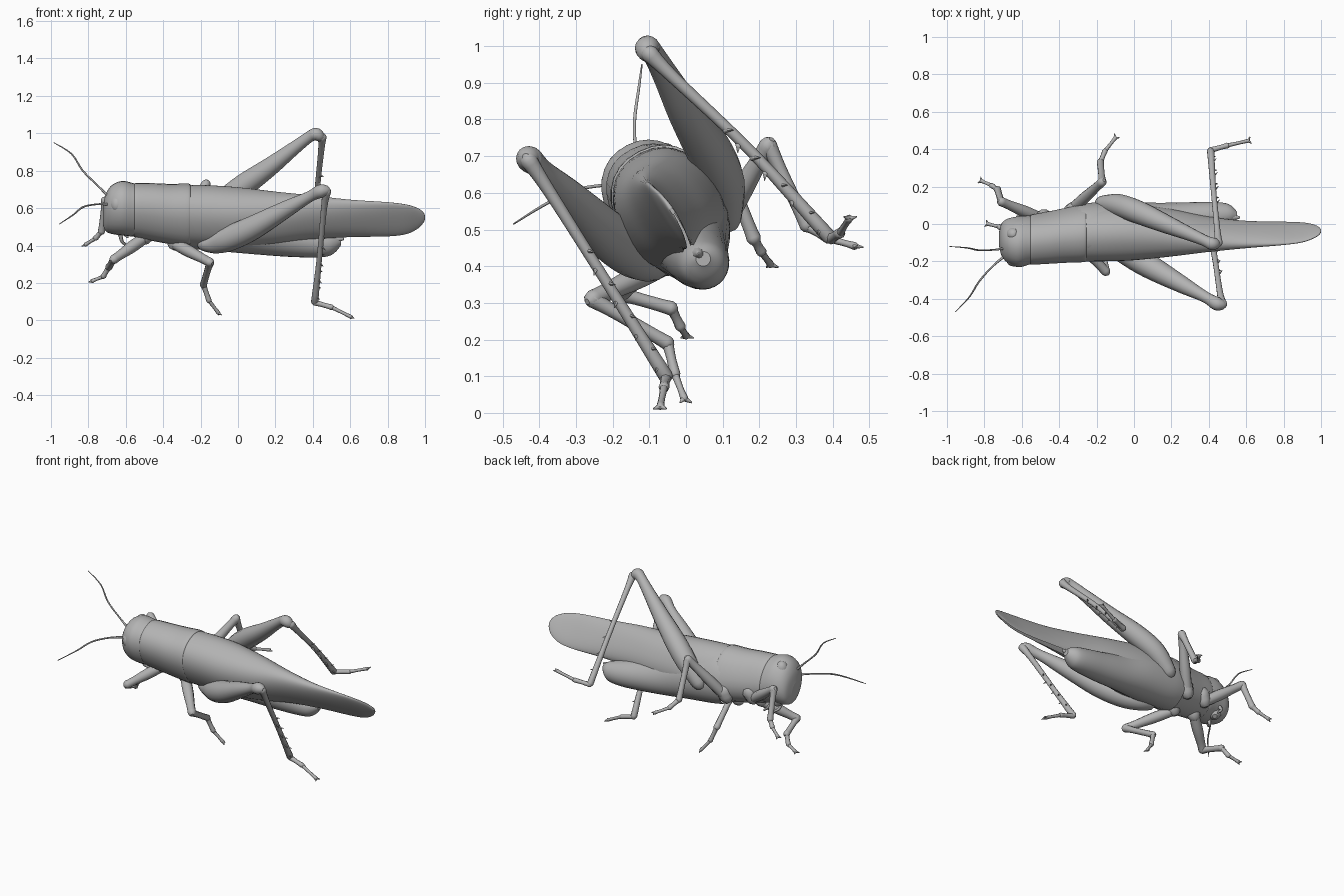
import bpy, bmesh, math
from mathutils import Vector

if "Cube" in bpy.data.objects:
    bpy.data.objects.remove(bpy.data.objects["Cube"])

mat = bpy.data.materials.new("plain grey")
mat.diffuse_color = (0.45, 0.45, 0.45, 1)
mat.use_nodes = True
mat.node_tree.nodes["Principled BSDF"].inputs["Base Color"].default_value = mat.diffuse_color
ROLL = math.radians(27)          # the insect leans over to its -y side


def smooth_rows(rows, n):
    """Catmull-Rom interpolation of tuples."""
    out = []
    for i in range(len(rows) - 1):
        p0, p1, p2 = rows[max(i - 1, 0)], rows[i], rows[i + 1]
        p3 = rows[min(i + 2, len(rows) - 1)]
        for k in range(n):
            t = k / n
            out.append([0.5 * (2 * b + (c - a) * t + (2 * a - 5 * b + 4 * c - d) * t * t
                        + (3 * b - a - 3 * c + d) * t ** 3) for a, b, c, d in zip(p0, p1, p2, p3)])
    return out + [list(rows[-1])]


def finish(name, bm):
    bmesh.ops.recalc_face_normals(bm, faces=bm.faces)
    for f in bm.faces:
        f.smooth = len(f.verts) < 5
    me = bpy.data.meshes.new(name)
    bm.to_mesh(me)
    bm.free()
    me.materials.append(mat)
    ob = bpy.data.objects.new(name, me)
    bpy.context.collection.objects.link(ob)
    return ob


def loft(bm, rings, closed=True, caps=(True, True)):
    rows = [[bm.verts.new(p) for p in r] for r in rings]
    n = len(rows[0])
    for a, b in zip(rows, rows[1:]):
        for i in range(n if closed else n - 1):
            bm.faces.new((a[i], a[(i + 1) % n], b[(i + 1) % n], b[i]))
    for row, cap in ((rows[0], caps[0]), (rows[-1], caps[1])):
        if cap:
            bm.faces.new(row)


def body(name, rows, n=5, sides=28, gap=0, caps=(True, True), power=2.0):
    """Rows: x, centre y, centre z, half width, half height, roll. gap opens the belly side (radians)."""
    rings = []
    for x, y, z, w, h, r in smooth_rows(rows, n):
        ring = []
        for i in range(sides):
            a = -math.pi / 2 + gap / 2 + (2 * math.pi - gap) * i / (sides - 1 if gap else sides)
            c, q = math.cos(a), math.sin(a)
            s = w * math.copysign(abs(c) ** (2 / power), c)
            d = h * math.copysign(abs(q) ** (2 / power), q)
            ring.append((x, y + s * math.cos(r) - d * math.sin(r), z + s * math.sin(r) + d * math.cos(r)))
        rings.append(ring)
    bm = bmesh.new()
    loft(bm, rings, closed=not gap, caps=caps)
    return finish(name, bm)


def add_tube(bm, pts, sides=10, n=4, dome=True):
    """Points: x, y, z, radius."""
    rows = smooth_rows(pts, n)
    P = [Vector(r[:3]) for r in rows]
    R = [max(r[3], 0.001) for r in rows]
    if dome:                                   # rounded ends
        d0, d1 = (P[0] - P[1]).normalized(), (P[-1] - P[-2]).normalized()
        head = [(P[0] + d0 * R[0] * s, R[0] * c) for s, c in ((0.85, 0.35), (0.5, 0.8))]
        tail = [(P[-1] + d1 * R[-1] * s, R[-1] * c) for s, c in ((0.5, 0.8), (0.85, 0.35))]
        P = [h[0] for h in head] + P + [t[0] for t in tail]
        R = [h[1] for h in head] + R + [t[1] for t in tail]
    axis = (P[-1] - P[0]).normalized()
    ref = min((Vector(v) for v in ((1, 0, 0), (0, 1, 0), (0, 0, 1))), key=lambda v: abs(v.dot(axis)))
    rings = []
    for i, (p, r) in enumerate(zip(P, R)):
        t = (P[min(i + 1, len(P) - 1)] - P[max(i - 1, 0)]).normalized()
        u = t.cross(ref).normalized()
        v = t.cross(u)
        rings.append([p + (u * math.cos(k * 2 * math.pi / sides) + v * math.sin(k * 2 * math.pi / sides)) * r
                      for k in range(sides)])
    loft(bm, rings)


def tube(name, pts, **kw):
    bm = bmesh.new()
    add_tube(bm, pts, **kw)
    return finish(name, bm)


def foot(name, ankle, mid, tip):
    """Jointed tarsus with a pair of claws."""
    bm = bmesh.new()
    a, m, t = Vector(ankle), Vector(mid), Vector(tip)
    add_tube(bm, [(*a, .016), (*a.lerp(m, .5), .013), (*m, .015)], sides=8)
    add_tube(bm, [(*m, .011), (*m.lerp(t, .6), .009), (*t, .011)], sides=8)
    d = (t - m).normalized()
    side = d.cross(Vector((0, 0, 1))).normalized()
    for s in (-1, 1):
        e = t + d * .016 + side * s * .018
        add_tube(bm, [(*t, .009), (*e, .002)], sides=6, dome=False)
    finish(name, bm)


def at(x, s, d, cy, cz):
    """Point at side/dorsal offsets in the leaning frame."""
    return (x, cy + s * math.cos(ROLL) - d * math.sin(ROLL), cz + s * math.sin(ROLL) + d * math.cos(ROLL))


# Head, neck saddle, trunk with abdomen
body("head", [(x, y, z, w, h, ROLL) for x, y, z, w, h in (
    (-.722, -.08, .56, .03, .05), (-.708, -.083, .575, .08, .10), (-.675, -.09, .592, .112, .132),
    (-.62, -.095, .60, .13, .146), (-.565, -.087, .591, .125, .145), (-.545, -.085, .588, .12, .142))],
    caps=(True, False), power=2.15)
body("pronotum", [(x, y, z, w, h, ROLL) for x, y, z, w, h in (
    (-.555, -.085, .588, .12, .142), (-.54, -.083, .588, .126, .147), (-.45, -.072, .578, .131, .156),
    (-.36, -.06, .568, .138, .162), (-.27, -.05, .562, .144, .170), (-.255, -.05, .562, .138, .164))],
    caps=(False, False), power=2.25)
body("trunk_and_abdomen", [(x, y, z, w, h, ROLL) for x, y, z, w, h in (
    (-.30, -.04, .552, .137, .168), (-.22, -.035, .55, .142, .178),
    (-.05, -.015, .515, .13, .155), (.12, .01, .465, .10, .118), (.27, .028, .433, .086, .095),
    (.4, .042, .415, .075, .08), (.48, .048, .408, .065, .066), (.52, .05, .412, .048, .048),
    (.55, .047, .42, .02, .02))], caps=(False, True))
tube("tail_point", [(.5, .035, .43, .03), (.56, .035, .435, .008)], n=2)

# Folded wings: a tent draped over the abdomen, open underneath
body("folded_wings", [(x, y, z, w, h, ROLL + math.radians(6) * min(max((x + .3) / .8, 0), 1))
     for x, y, z, w, h in (
    (-.29, -.052, .563, .139, .162), (-.15, -.046, .557, .143, .165), (0, -.043, .55, .140, .162),
    (.2, -.047, .546, .112, .147), (.4, -.055, .55, .07, .129), (.6, -.056, .545, .04, .115),
    (.8, -.05, .54, .021, .108), (.9, -.045, .54, .015, .094), (.96, -.04, .545, .011, .066),
    (.99, -.038, .549, .008, .035), (1.0, -.037, .55, .005, .01))],
    sides=40, gap=math.radians(30), caps=(False, True), power=2.25)

# Eyes, jaws, mouth feelers
for label, s in (("near", -1), ("far", 1)):
    bm = bmesh.new()
    bmesh.ops.create_uvsphere(bm, u_segments=16, v_segments=10, radius=1)
    c = Vector(at(-.645, s * .075, .06, -.095, .60))
    for v in bm.verts:
        v.co = c + Vector((v.co.x * .038, v.co.y * .038, v.co.z * .048))
    finish(label + "_eye", bm)
    tube(label + "_mouth_feeler", [(*at(-.63, s * .05, -.12, -.09, .6), .012),
                                   (*at(-.62, s * .06, -.17, -.09, .6), .009),
                                   (*at(-.59, s * .05, -.20, -.09, .6), .006)], sides=6)
tube("jaws", [(*at(-.64, 0, -.09, -.09, .6), .06), (*at(-.63, 0, -.125, -.09, .6), .04)], n=2)

# Antennae
tube("far_antenna", [(-.69, -.13, .66, .008), (-.75, -.138, .72, .005), (-.83, -.14, .80, .005),
                     (-.89, -.128, .89, .004), (-.985, -.12, .95, .002)], sides=6)
tube("near_antenna", [(-.69, -.17, .62, .008), (-.76, -.23, .62, .005), (-.83, -.31, .605, .005),
                      (-.88, -.39, .565, .004), (-.955, -.47, .515, .002)], sides=6)

# Hind legs: thick thigh, spiny shin, foot
hind = {
    "near": ([(-.18, -.08, .41, .042), (-.12, -.10, .415, .058), (-.04, -.15, .44, .068), (.08, -.225, .495, .065),
              (.25, -.32, .59, .047), (.38, -.39, .66, .03), (.44, -.425, .69, .036), (.465, -.432, .695, .03)],
             [(.475, -.43, .69, .024), (.46, -.37, .60, .017), (.435, -.2, .33, .015), (.41, -.055, .10, .02)],
             [(.41, -.055, .095), (.50, -.06, .07), (.605, -.07, .018)]),
    "far": ([(-.17, .11, .53, .042), (-.08, .10, .63, .06), (.03, .06, .72, .062), (.17, 0, .82, .05),
             (.3, -.055, .92, .036), (.38, -.09, .98, .03), (.415, -.105, .995, .034), (.435, -.105, .985, .03)],
            [(.45, -.10, .98, .024), (.445, -.03, .91, .017), (.425, .18, .71, .015), (.41, .39, .48, .02)],
            [(.41, .395, .475), (.50, .42, .49), (.61, .445, .53)]),
}
for label, (thigh, shin, toes) in hind.items():
    tube(label + "_hind_thigh", thigh, sides=16)
    bm = bmesh.new()
    add_tube(bm, shin)
    a, b = Vector(shin[0][:3]), Vector(shin[-1][:3])
    d = (b - a).normalized()
    side = d.cross(Vector((1, 0, 0))).normalized()
    for k in range(8):                          # two rows of spines
        p = a.lerp(b, .42 + .075 * k)
        e = p + Vector((.026, 0, 0)) + side * (.018 if k % 2 else -.018) + d * .016
        add_tube(bm, [(*p, .009), (*e, .001)], sides=5, n=1, dome=False)
    finish(label + "_hind_shin", bm)
    foot(label + "_hind_foot", *toes)

# Walking legs: hip, knee, ankle, mid foot, tip
legs = {
    "near_middle": [(-.34, -.05, .41), (-.15, -.255, .31), (-.185, -.05, .19), (-.155, -.03, .105), (-.105, -.005, .04)],
    "far_middle": [(-.34, .07, .47), (-.17, .225, .73), (-.18, .33, .51), (-.155, .39, .475), (-.10, .46, .455)],
    "near_front": [(-.50, -.06, .44), (-.665, -.18, .325), (-.69, -.04, .285), (-.72, -.015, .235), (-.78, .0, .21)],
    "far_front": [(-.50, .03, .49), (-.71, .12, .64), (-.73, .185, .475), (-.76, .205, .44), (-.815, .23, .405)],
}
for label, (hip, knee, ankle, mid, tip) in legs.items():
    h, k, a = Vector(hip), Vector(knee), Vector(ankle)
    tube(label + "_hip", [(*(h + Vector((.02, 0, .04))), .05), (*h, .04)], n=2)
    tube(label + "_thigh", [(*h, .03), (*h.lerp(k, .4), .032), (*h.lerp(k, .8), .025), (*k, .025)])
    tube(label + "_shin", [(*k, .023), (*k.lerp(a, .3), .018), (*k.lerp(a, .8), .018), (*a, .02)])
    foot(label + "_foot", ankle, mid, tip)
